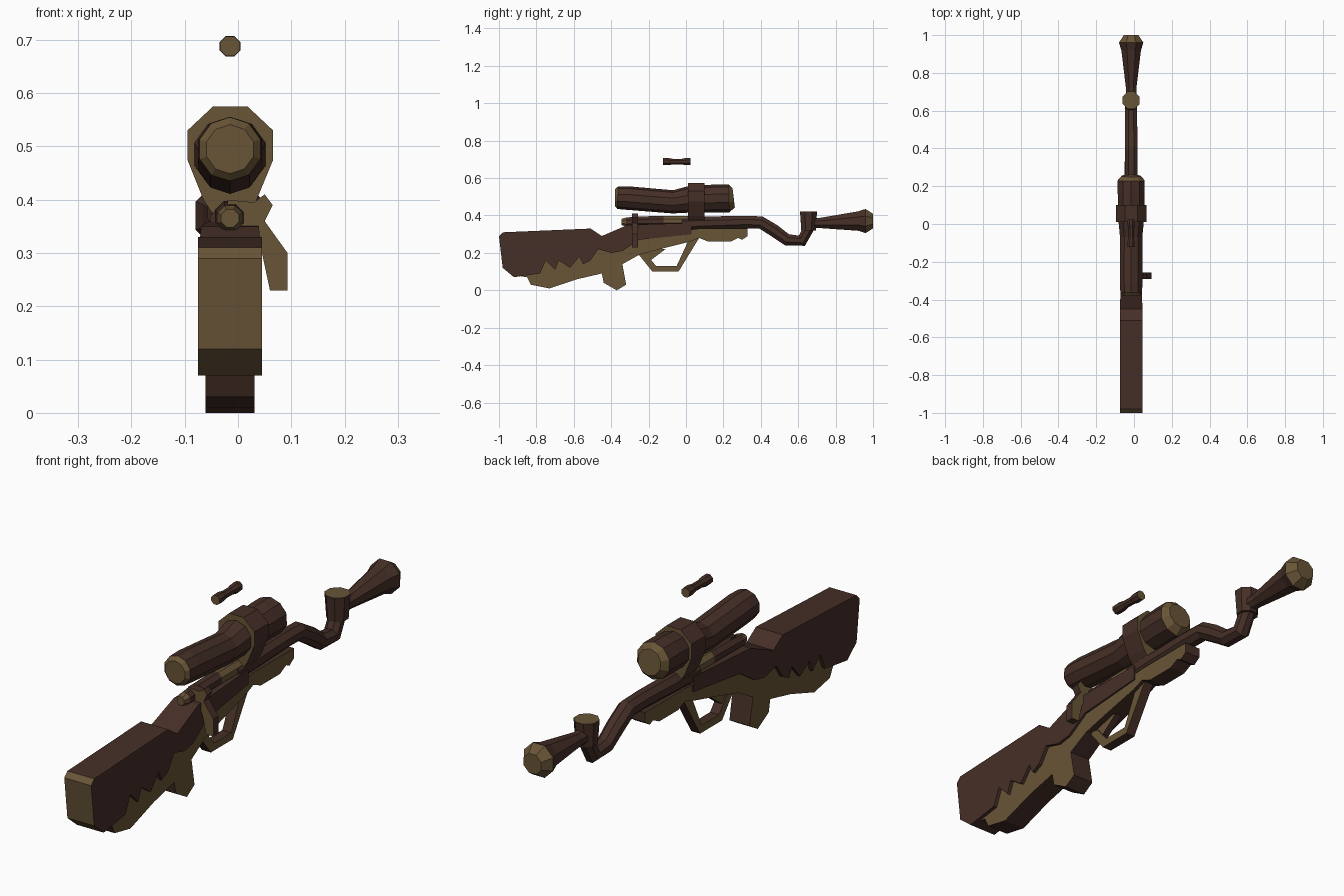
import bpy, bmesh, math
from mathutils import Vector

if "Cube" in bpy.data.objects:
    bpy.data.objects.remove(bpy.data.objects["Cube"])

CX = -0.015   # middle plane of the rifle
U = 0.01      # profiles are written in hundredths


def material(name, rgb):
    m = bpy.data.materials.new(name)
    m.use_nodes = True
    m.diffuse_color = (*rgb, 1)
    bsdf = m.node_tree.nodes["Principled BSDF"]
    bsdf.inputs["Base Color"].default_value = (*rgb, 1)
    bsdf.inputs["Roughness"].default_value = 0.8
    return m


BROWN = material("dark_brown", (0.06, 0.028, 0.02))
TAN = material("tan", (0.14, 0.09, 0.038))


def finish(name, bm, is_tan):
    """Colour faces by a rule on normal and centre, then add the object."""
    bmesh.ops.recalc_face_normals(bm, faces=bm.faces)
    bmesh.ops.triangulate(bm, faces=[f for f in bm.faces if len(f.verts) > 4])
    bm.normal_update()
    for f in bm.faces:
        f.material_index = int(is_tan(f.normal, f.calc_center_median()))
    me = bpy.data.meshes.new(name)
    bm.to_mesh(me)
    bm.free()
    me.materials.append(BROWN)
    me.materials.append(TAN)
    ob = bpy.data.objects.new(name, me)
    bpy.context.collection.objects.link(ob)
    return ob


def bridge(bm, a, b):
    for i in range(len(a)):
        j = (i + 1) % len(a)
        bm.faces.new((a[i], a[j], b[j], b[i]))


def side_prism(name, pts, half_width, is_tan):
    """Side profile (y, z) extruded across x, width depending on y."""
    bm = bmesh.new()
    loops = [[bm.verts.new((CX + s * half_width(y * U), y * U, z * U)) for y, z in pts]
             for s in (-1, 1)]
    for loop in loops:
        bm.faces.new(loop)
    bridge(bm, *loops)
    return finish(name, bm, is_tan)


def front_prism(name, pts, y0, y1, is_tan):
    """Front profile (x, z) extruded along y."""
    bm = bmesh.new()
    loops = [[bm.verts.new((x * U, y, z * U)) for x, z in pts] for y in (y0, y1)]
    for loop in loops:
        bm.faces.new(loop)
    bridge(bm, *loops)
    return finish(name, bm, is_tan)


def tube(name, stations, sides, is_tan):
    """Round section swept through (y, z, radius) stations."""
    bm = bmesh.new()
    rings = []
    for i, (y, z, r) in enumerate(stations):
        p, q = stations[max(i - 1, 0)], stations[min(i + 1, len(stations) - 1)]
        t = Vector((q[0] - p[0], q[1] - p[1])).normalized()
        ring = []
        for k in range(sides):
            a = 2 * math.pi * (k + 0.5) / sides
            c, s = r * math.cos(a), r * math.sin(a)
            ring.append(bm.verts.new((CX + c * U, (y - s * t.y) * U, (z + s * t.x) * U)))
        rings.append(ring)
    for a, b in zip(rings, rings[1:]):
        bridge(bm, a, b)
    bm.faces.new(rings[0])
    bm.faces.new(rings[-1])
    return finish(name, bm, is_tan)


def taper(y0, w0, y1, w1):
    return lambda y: w0 + (w1 - w0) * min(max((y - y0) / (y1 - y0), 0), 1)


def sides_tan(n, c):
    return abs(n.x) > 0.6


def ends_tan(n, c):
    return abs(n.y) > 0.6


# Upper stock and receiver with jagged lower edge and tan butt
side_prism("upper_stock", [
    (-100, 29), (-98, 31), (-51, 33), (-45, 29), (-31, 35), (3, 36), (3, 30),
    (-25, 27), (-34, 21), (-40, 20), (-47, 22), (-51, 16), (-55, 14), (-57, 18),
    (-62, 12), (-68, 16), (-70, 11), (-75, 16), (-78, 9), (-92, 7), (-98, 12)],
    taper(-0.45, 0.06, 0.03, 0.04), lambda n, c: n.y < -0.6 and c.y < -0.9)

# Lower stock, grip and fore-end
side_prism("lower_stock", [
    (-91, 8), (-85, 7), (-83, 3), (-73, 1), (-58, 6), (-45, 9), (-44, 4), (-37, 0),
    (-32, 3), (-34, 14), (-25, 19), (-14, 22), (2, 26), (7, 28), (12, 26), (24, 26),
    (28, 28), (30, 27), (33, 29), (33, 33), (7, 33), (-25, 29), (-36, 24),
    (-50, 23), (-85, 14)],
    taper(-0.35, 0.046, 0.05, 0.034), sides_tan)

# Trigger guard and trigger
side_prism("trigger_guard", [
    (-26, 20), (-18, 10), (-4, 10), (7, 28), (1, 26), (-5, 13), (-16, 13), (-21, 19)],
    lambda y: 0.02, sides_tan)
side_prism("trigger", [(-24, 20), (-19, 16), (-11, 22), (-20, 23)],
           lambda y: 0.014, sides_tan)

# Bent barrel, its cup and the flared muzzle
tube("barrel", [(-2, 35.5, 4), (31, 36.5, 3.6), (40, 36.3, 3.6), (47, 32, 3.6),
                (54, 27, 3.4), (62, 26.5, 3.4), (66, 34, 3.2)], 8, lambda n, c: False)
tube("barrel_cup", [(65.5, 32, 4.2), (65.5, 42, 4.9)], 8, lambda n, c: n.z > 0.9)
tube("muzzle", [(67, 36, 3), (72, 36, 3), (92, 37, 5.6), (96, 37, 7), (100, 37, 4.2)],
     8, lambda n, c: c.y > 0.95)

# Bolt with its handle
tube("bolt", [(-34.5, 36.5, 1.8), (-32, 36.5, 2.6), (-25, 36.8, 2.9),
              (-12, 37, 3), (3, 37, 3)], 8, lambda n, c: c.y < -0.3 or c.y > -0.12)
front_prism("bolt_handle", [
    (-2, 40), (3, 39.5), (5, 41), (6.5, 39), (5, 36), (9.3, 30), (9.3, 23), (6, 23),
    (4.5, 30), (3, 34), (-2, 34)], -0.29, -0.257, ends_tan)

# Scope with tan rounded lenses, and its mount
tube("scope", [(-38, 49.5, 4.6), (-36.5, 49.5, 6), (-31, 49.3, 6.3), (-7, 47.3, 6.2),
               (1, 48.5, 7), (17, 49.2, 7.5), (23, 49.2, 7.5), (25.5, 49.5, 5.2)],
     10, lambda n, c: c.y < -0.36 or c.y > 0.235)
front_prism("scope_mount", [
    (-9.5, 53), (-4.7, 57.5), (1.8, 57.5), (6.6, 53), (6.6, 47.5), (3.5, 40), (1.5, 37),
    (-4.5, 37), (-6.5, 40), (-9.5, 47.5)], 0.01, 0.1, ends_tan)

# Small floating pin above the scope
tube("floating_pin", [(-12.3, 68.8, 2), (-9.5, 68.8, 2.1), (-7, 68.8, 1.6), (-2.5, 68.8, 1.6),
                      (0, 68.8, 2.1), (2.5, 68.8, 2)], 8, ends_tan)
